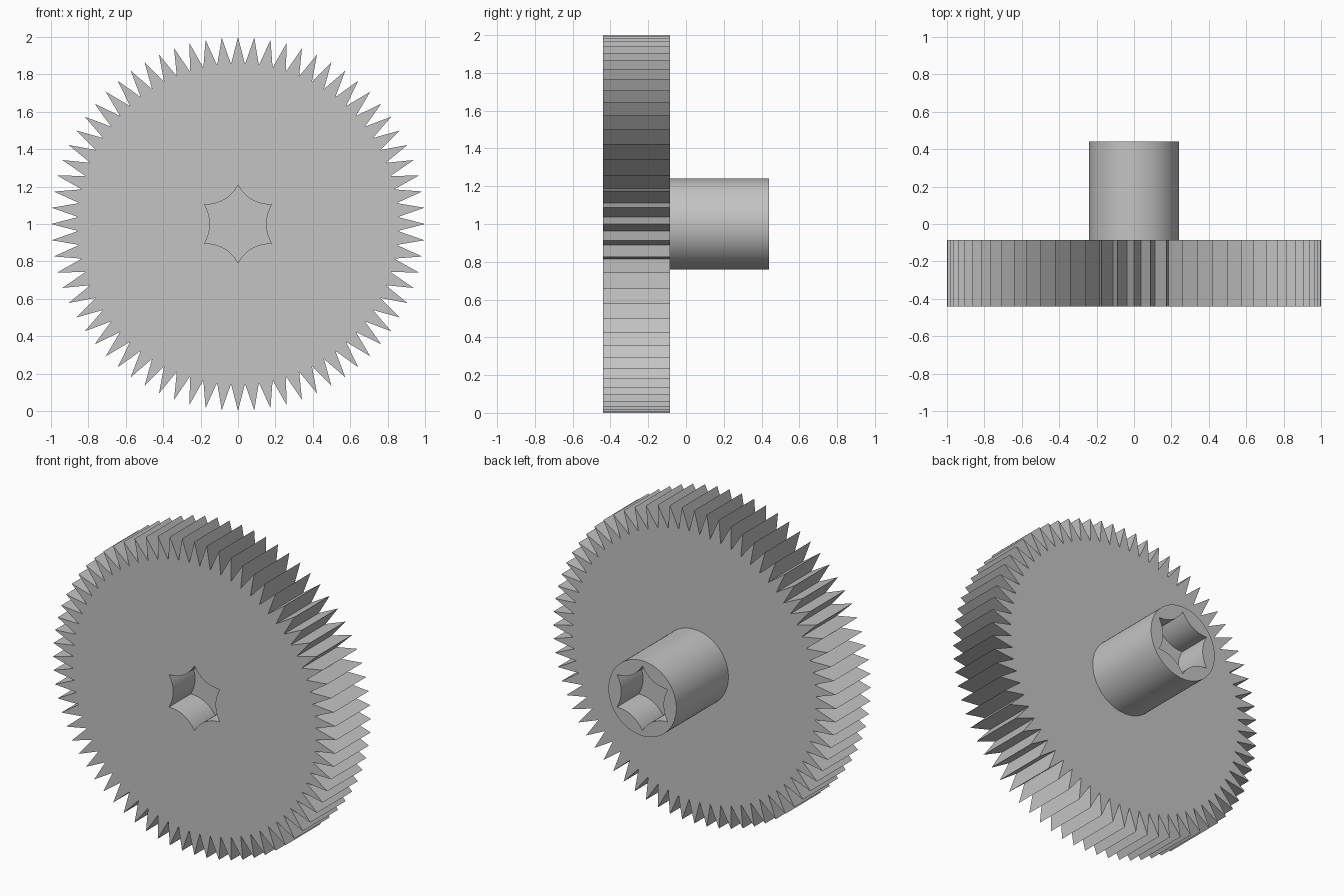
import bpy, bmesh
from math import sin, cos, pi, radians
from mathutils import Vector

cube = bpy.data.objects.get("Cube")
if cube:
    bpy.data.objects.remove(cube, do_unlink=True)

grey = bpy.data.materials.new("plain grey")
grey.use_nodes = True
grey.diffuse_color = (0.55, 0.55, 0.55, 1)
grey.node_tree.nodes["Principled BSDF"].inputs["Base Color"].default_value = (0.55, 0.55, 0.55, 1)

FRONT, STEP, BACK = -0.44, -0.085, 0.44
TEETH, SOCKET_DEPTH = 72, 0.22


def polar(radius, angle):
    """Point around the axle, with angle zero pointing up."""
    return Vector((radius * sin(angle), radius * cos(angle)))


def prism(name, outline, y0, y1):
    """Extrude an outline along y, centred on the axle."""
    bm = bmesh.new()
    face = bm.faces.new([bm.verts.new((p.x, y0, 1 + p.y)) for p in outline])
    moved = bmesh.ops.extrude_face_region(bm, geom=[face], use_keep_orig=True)["geom"]
    bmesh.ops.translate(bm, vec=(0, y1 - y0, 0),
                        verts=[v for v in moved if isinstance(v, bmesh.types.BMVert)])
    bmesh.ops.recalc_face_normals(bm, faces=bm.faces)
    mesh = bpy.data.meshes.new(name)
    bm.to_mesh(mesh)
    bm.free()
    mesh.materials.append(grey)
    obj = bpy.data.objects.new(name, mesh)
    bpy.context.collection.objects.link(obj)
    return obj


def star_outline(steps=8):
    """Six points joined by curves that bow towards the axle."""
    points = []
    for i in range(6):
        a, b = polar(0.207, i * pi / 3), polar(0.207, (i + 1) * pi / 3)
        inward = -(a + b).normalized()
        for k in range(steps):
            t = k / steps
            points.append(a.lerp(b, t) + inward * 0.03 * 4 * t * (1 - t))
    return points


def cut_socket(obj, y0, y1):
    """Sink a blind star socket into one end of a part."""
    cutter = prism("socket_cutter", star_outline(), y0, y1)
    cutter.hide_render = True
    mod = obj.modifiers.new("socket", 'BOOLEAN')
    mod.operation, mod.solver, mod.object = 'DIFFERENCE', 'EXACT', cutter
    bpy.context.view_layer.objects.active = obj
    bpy.ops.object.modifier_apply(modifier=mod.name)
    bpy.data.objects.remove(cutter, do_unlink=True)


# Toothed wheel with sharp triangular teeth
teeth = [polar(0.855 if i % 2 else 1, i * pi / TEETH) for i in range(2 * TEETH)]
wheel = prism("toothed_wheel", teeth, FRONT, STEP)
cut_socket(wheel, FRONT - 0.1, FRONT + SOCKET_DEPTH)

# Round hub behind the wheel
ring = [polar(0.24, i * pi / 36) for i in range(72)]
hub = prism("hub", ring, STEP - 0.02, BACK)
cut_socket(hub, BACK - SOCKET_DEPTH, BACK + 0.1)

# Smooth the curved walls and keep the edges crisp
for obj in (wheel, hub):
    bpy.ops.object.select_all(action='DESELECT')
    obj.select_set(True)
    bpy.context.view_layer.objects.active = obj
    bpy.ops.object.shade_smooth_by_angle(angle=radians(25))
